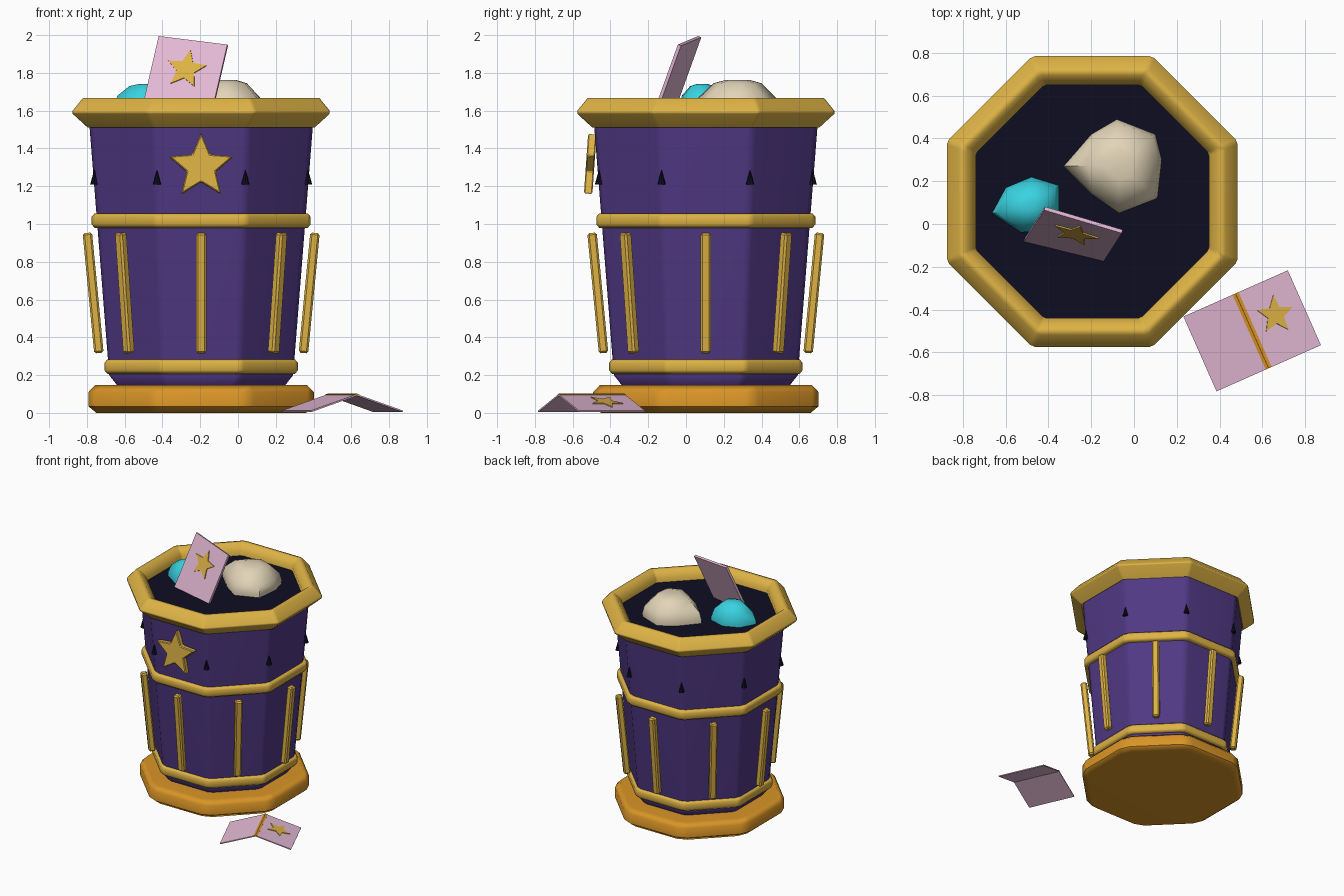
import bpy, bmesh
from math import pi, sin, cos, radians
from mathutils import Vector, Matrix

if "Cube" in bpy.data.objects:
    bpy.data.objects.remove(bpy.data.objects["Cube"])


def material(name, rgb):
    m = bpy.data.materials.new(name)
    m.use_nodes = True
    m.diffuse_color = (*rgb, 1)
    bsdf = next(n for n in m.node_tree.nodes if n.type == 'BSDF_PRINCIPLED')
    bsdf.inputs["Base Color"].default_value = (*rgb, 1)
    return m


GOLD = material("gold", (0.73, 0.45, 0.06))
ORANGE = material("orange", (0.70, 0.30, 0.02))
PURPLE = material("purple", (0.08, 0.04, 0.23))
NAVY = material("dark navy", (0.004, 0.004, 0.016))
PINK = material("pink", (0.77, 0.48, 0.66))
CREAM = material("cream", (0.76, 0.66, 0.48))
TEAL = material("teal", (0.04, 0.65, 0.75))

CENTRE = Vector((-0.195, 0.105, 0))


def finish(name, bm, mat, matrix=None, smooth=None):
    bmesh.ops.recalc_face_normals(bm, faces=bm.faces)
    mesh = bpy.data.meshes.new(name)
    bm.to_mesh(mesh)
    bm.free()
    mesh.materials.append(mat)
    ob = bpy.data.objects.new(name, mesh)
    bpy.context.collection.objects.link(ob)
    if matrix is not None:
        ob.matrix_world = matrix
    if smooth:
        bpy.ops.object.select_all(action='DESELECT')
        ob.select_set(True)
        bpy.context.view_layer.objects.active = ob
        bpy.ops.object.shade_smooth_by_angle(angle=radians(smooth))
    return ob


def octagon(name, profile, mat, chamfer=2.5, closed=False):
    """Eight-sided turning of (apothem, z) points with softened corners."""
    bm = bmesh.new()
    angles = [radians(22.5 + 45 * k + s) for k in range(8) for s in (-chamfer, chamfer)]
    scale = 1 / cos(radians(22.5 - chamfer))
    rings = [[bm.verts.new((r * scale * cos(a), r * scale * sin(a), z)) for a in angles]
             for r, z in profile]
    pairs = list(zip(rings, rings[1:]))
    if closed:
        pairs.append((rings[-1], rings[0]))
    else:
        bm.faces.new(rings[0])
        bm.faces.new(rings[-1])
    n = len(angles)
    for low, high in pairs:
        for i in range(n):
            j = (i + 1) % n
            bm.faces.new((low[i], low[j], high[j], high[i]))
    ob = finish(name, bm, mat, Matrix.Translation(CENTRE), 50)
    ob.modifiers.new("soft_corners", 'WEIGHTED_NORMAL').keep_sharp = True
    return ob


def frame(origin, x, y):
    """Matrix whose local x and y follow the given directions."""
    x = Vector(x).normalized()
    y = Vector(y)
    y = (y - x * y.dot(x)).normalized()
    m = Matrix((x, y, x.cross(y))).transposed().to_4x4()
    m.translation = origin
    return m


def star(name, radius, depth, matrix, bevel=0):
    bm = bmesh.new()
    pts = []
    for i in range(10):
        r = radius if i % 2 == 0 else radius * 0.45
        a = pi / 2 + i * pi / 5
        pts.append(bm.verts.new((r * cos(a), r * sin(a), -depth / 2)))
    face = bm.faces.new(pts)
    out = bmesh.ops.extrude_face_region(bm, geom=[face])["geom"]
    bmesh.ops.translate(bm, vec=(0, 0, depth),
                        verts=[v for v in out if isinstance(v, bmesh.types.BMVert)])
    ob = finish(name, bm, GOLD, matrix)
    if bevel:
        ob.modifiers.new("edge", 'BEVEL').width = bevel
    return ob


def box(name, size, mat, matrix):
    bm = bmesh.new()
    bmesh.ops.create_cube(bm, size=1)
    bmesh.ops.scale(bm, vec=size, verts=bm.verts)
    return finish(name, bm, mat, matrix)


def rock(name, outline, layers, mat):
    """Convex lump: an outline stacked at several heights and scales."""
    bm = bmesh.new()
    mid = sum((Vector(p) for p in outline), Vector((0, 0))) / len(outline)
    for z, s in layers:
        for p in outline:
            q = mid + (Vector(p) - mid) * s
            bm.verts.new((q.x, q.y, z))
    hull = bmesh.ops.convex_hull(bm, input=bm.verts)
    bmesh.ops.delete(bm, geom=hull["geom_interior"], context='VERTS')
    return finish(name, bm, mat, None, 60)


# Barrel, foot and contents surface
octagon("base", [(0.555, 0), (0.597, 0.035), (0.597, 0.11), (0.56, 0.148)], ORANGE, 4)
octagon("barrel", [(0.44, 0.14), (0.487, 0.2), (0.593, 1.54)], PURPLE)
octagon("dark_fill", [(0.57, 1.55), (0.57, 1.585)], NAVY)

# Rim and hoops
octagon("rim", [(0.60, 1.51), (0.68, 1.583), (0.68, 1.60), (0.625, 1.668),
                (0.59, 1.668), (0.545, 1.62), (0.545, 1.55)], GOLD, 1, True)
for name, r, z in (("middle_hoop", 0.58, 1.018), ("lower_hoop", 0.512, 0.245)):
    octagon(name, [(r - 0.06, z - 0.038), (r - 0.015, z - 0.038), (r, z - 0.02),
                   (r, z + 0.02), (r - 0.015, z + 0.038), (r - 0.06, z + 0.038)], GOLD, 2, True)

# Slats on each side and little dark spikes at each corner
for k in range(8):
    a = k * pi / 4
    out = Vector((cos(a), sin(a), 0))
    top = CENTRE + out * 0.603 + Vector((0, 0, 0.953))
    low = CENTRE + out * 0.541 + Vector((0, 0, 0.317))
    slat = box("slat", (0.054, 0.05, (top - low).length), GOLD,
               Matrix.Translation((top + low) / 2) @ Matrix.Rotation(a + pi / 2, 4, 'Z')
               @ Matrix.Rotation(radians(5.5), 4, 'X'))
    slat.modifiers.new("edge", 'BEVEL').width = 0.01
    a += pi / 8
    bm = bmesh.new()
    bmesh.ops.create_cone(bm, cap_ends=True, segments=8, radius1=0.022, radius2=0, depth=0.08)
    finish("corner_spike", bm, NAVY, Matrix.Translation(
        CENTRE + Vector((cos(a) * 0.612, sin(a) * 0.612, 1.25))))

# Large star on the front
star("front_star", 0.179, 0.045,
     frame((-0.195, -0.508, 1.302), (1, 0, 0), (0, 0.07, 1)), 0.006)

# Rocks
rock("cream_rock", [(-0.33, 0.27), (-0.2, 0.42), (-0.08, 0.49), (0.1, 0.42),
                    (0.13, 0.3), (0.11, 0.12), (-0.07, 0.05), (-0.2, 0.14)],
     [(1.56, 0.98), (1.61, 1), (1.67, 0.93), (1.745, 0.58), (1.762, 0.3)], CREAM)
rock("teal_rock", [(-0.665, 0.05), (-0.6, 0.17), (-0.48, 0.22), (-0.35, 0.18),
                   (-0.35, 0.04), (-0.42, -0.03), (-0.53, -0.04)],
     [(1.56, 0.98), (1.61, 1), (1.68, 0.85), (1.73, 0.5), (1.742, 0.2)], TEAL)

# Card standing in the barrel
left, right = Vector((-0.42, 0.065, 1.995)), Vector((-0.057, -0.043, 1.95))
up = Vector((0.23, 0.36, 1))
card = frame((left + right) / 2, right - left, up)
box("standing_card", ((right - left).length, 0.5, 0.018), PINK,
    card @ Matrix.Translation((0, -0.25, -0.009)))
star("standing_card_star", 0.112, 0.008, card @ Matrix.Translation((0, -0.168, 0.003)))

# Folded card on the floor
fold_a, fold_b = Vector((0.475, -0.325, 0.095)), Vector((0.63, -0.675, 0.095))
ridge = (fold_a + fold_b) / 2
width = (fold_b - fold_a).length
for name, end in (("inner_leaf", (0.31, -0.608, 0.008)), ("outer_leaf", (0.795, -0.39, 0.008))):
    slope = Vector(end) - ridge
    leaf = frame(ridge, (fold_b - fold_a) * (1 if name == "outer_leaf" else -1), slope)
    box(name, (width, slope.length, 0.008), PINK,
        leaf @ Matrix.Translation((0, slope.length / 2, 0)))
    box("fold_strip", (width, 0.016, 0.009), ORANGE, leaf @ Matrix.Translation((0, 0.006, 0.002)))
    if name == "outer_leaf":
        star("leaf_star", 0.092, 0.008, leaf @ Matrix.Translation((-0.025, 0.135, 0.005)))
